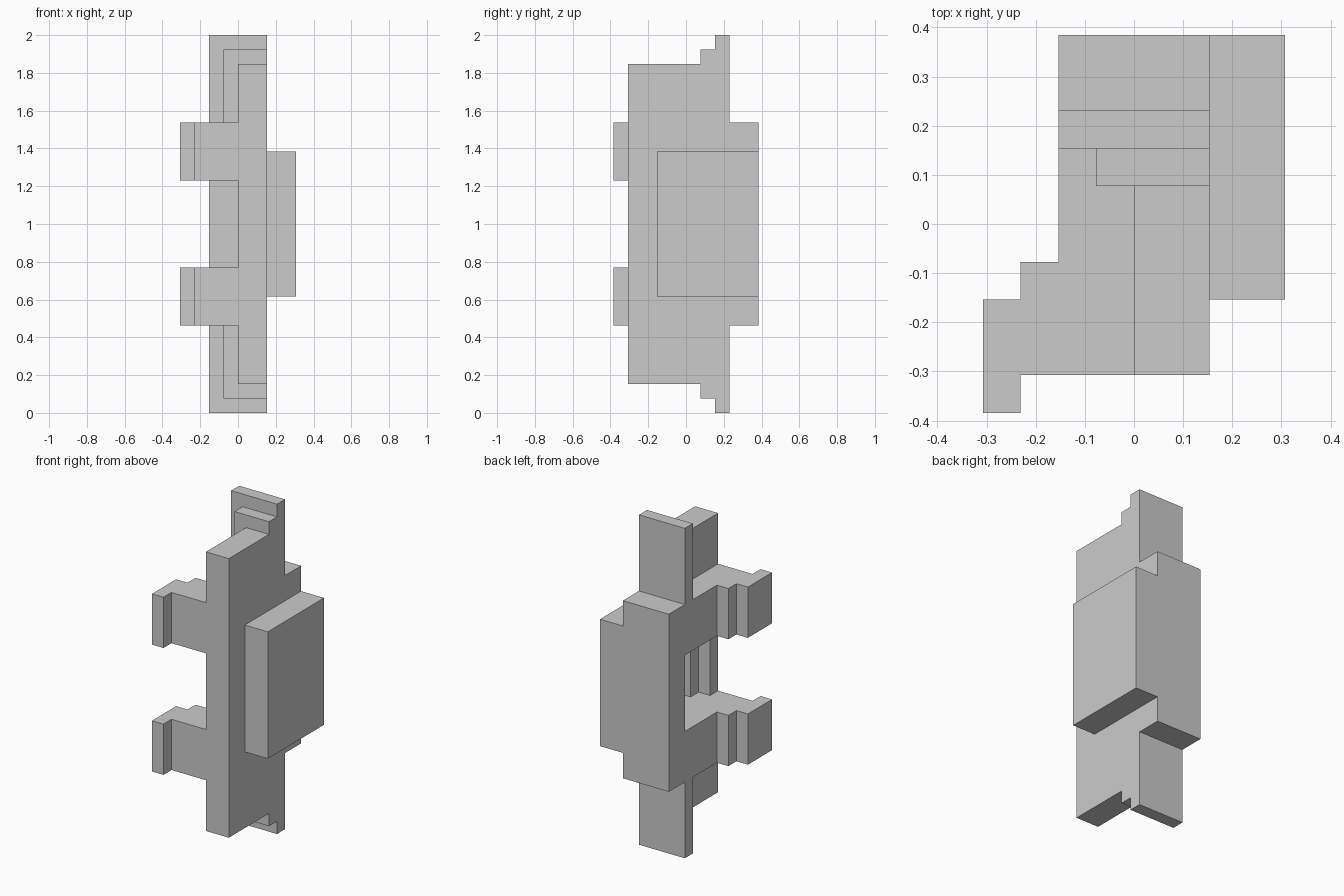
import bpy, bmesh
from mathutils import Matrix

if "Cube" in bpy.data.objects:
    bpy.data.objects.remove(bpy.data.objects["Cube"])

U = 1 / 13  # one design unit; the model is 26 units tall


def prism(name, pts, z0, z1):
    """Extrude a plan outline (x, y) from z0 to z1."""
    bm = bmesh.new()
    face = bm.faces.new([bm.verts.new((x, y, z0)) for x, y in pts])
    ext = bmesh.ops.extrude_face_region(bm, geom=[face])
    verts = [v for v in ext["geom"] if isinstance(v, bmesh.types.BMVert)]
    bmesh.ops.translate(bm, verts=verts, vec=(0, 0, z1 - z0))
    bmesh.ops.recalc_face_normals(bm, faces=bm.faces)
    me = bpy.data.meshes.new(name)
    bm.to_mesh(me)
    bm.free()
    ob = bpy.data.objects.new(name, me)
    bpy.context.collection.objects.link(ob)
    return ob


def block(name, x0, x1, y0, y1, z0, z1):
    return prism(name, [(x0, y0), (x1, y0), (x1, y1), (x0, y1)], z0, z1)


def combine(target, other, operation):
    mod = target.modifiers.new(other.name, 'BOOLEAN')
    mod.operation = operation
    mod.solver = 'EXACT'
    mod.object = other
    other.hide_render = True


# upright spine, with two stepped plates behind it
body = block("latch_body", 0, 2, -4, 3, 2, 24)
parts = [
    block("step_plate", -1, 2, 1, 3, 1, 25),
    block("tall_plate", -2, 2, 2, 3, 0, 26),
    block("back_block", -2, 2, 2, 5, 6, 20),
    block("side_block", 1, 4, -2, 5, 8, 18),
]

# two stepped clips with a small hook at the front
clip = [(-4, -5), (-3, -5), (-3, -4), (1, -4), (1, 3),
        (-2, 3), (-2, -1), (-3, -1), (-3, -2), (-4, -2)]
for name, z in (("lower_clip", 6), ("upper_clip", 16)):
    parts.append(prism(name, clip, z, z + 4))

for p in parts:
    combine(body, p, 'UNION')

# stepped recess between the clips
recess = prism("recess_cutter", [(-6, -3), (1, -3), (1, -2), (1.5, -2),
                                 (1.5, 3), (-6, 3)], 10, 16)
combine(body, recess, 'DIFFERENCE')

# bake the result and bring it to final size
bpy.context.view_layer.update()
deps = bpy.context.evaluated_depsgraph_get()
mesh = bpy.data.meshes.new_from_object(body.evaluated_get(deps))
body.modifiers.clear()
body.data = mesh
mesh.transform(Matrix.Scale(U, 4))
for p in parts + [recess]:
    bpy.data.objects.remove(p)
